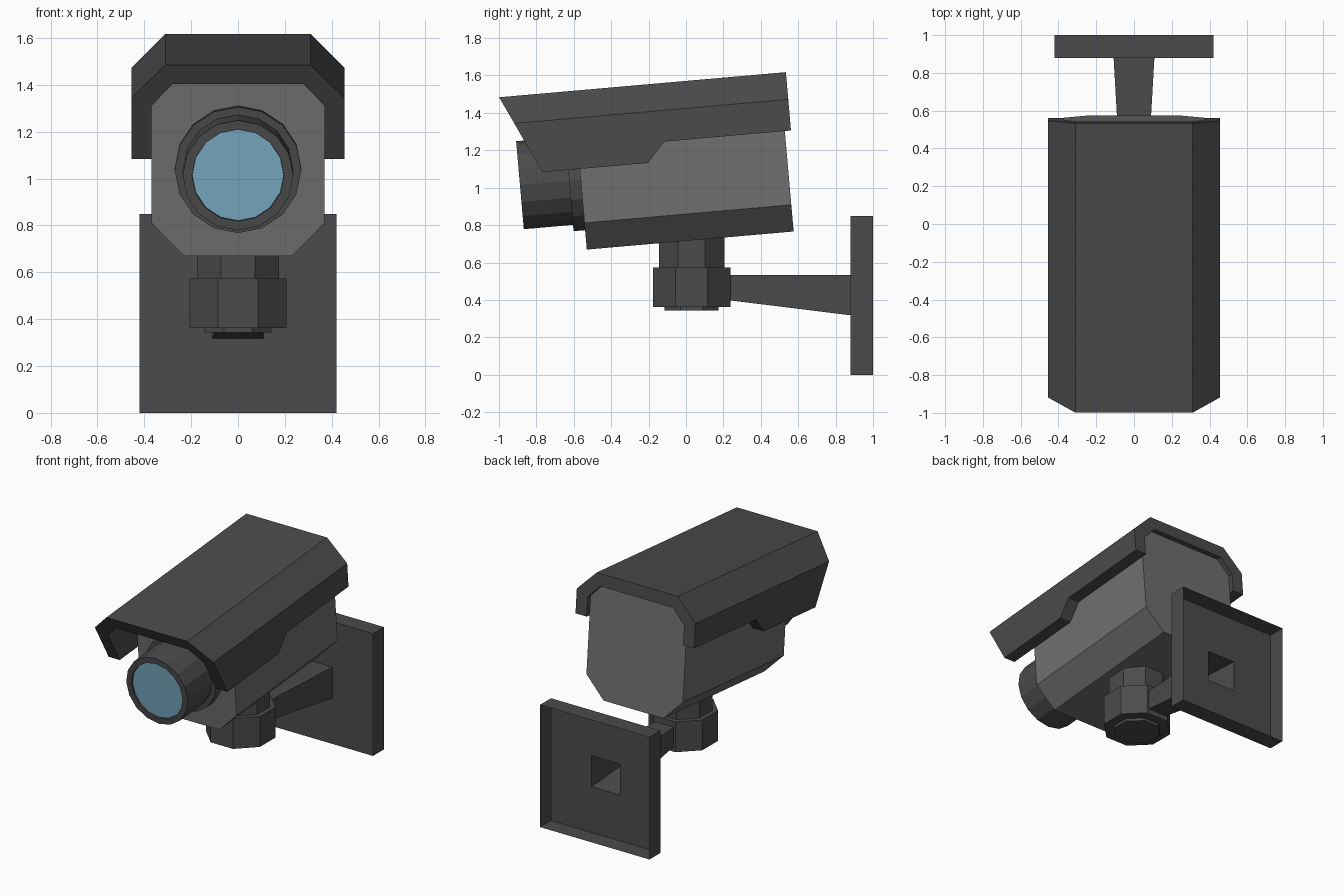
import bpy, bmesh, math

if "Cube" in bpy.data.objects:
    bpy.data.objects.remove(bpy.data.objects["Cube"])

TILT = math.radians(5)


def material(name, colour):
    m = bpy.data.materials.new(name)
    m.diffuse_color = (*colour, 1)
    m.use_nodes = True
    m.node_tree.nodes["Principled BSDF"].inputs["Base Color"].default_value = m.diffuse_color
    return m


DARK = material("dark grey", (0.070, 0.070, 0.070))
GREY = material("mid grey", (0.160, 0.160, 0.160))
BLUE = material("glass blue", (0.19, 0.41, 0.54))


def loft(name, loops, mat, cap_start=True, cap_end=True, tilt=0.0):
    """Skin a series of matching closed loops of points."""
    bm = bmesh.new()
    rows = [[bm.verts.new(p) for p in loop] for loop in loops]
    n = len(rows[0])
    for a, b in zip(rows, rows[1:]):
        for i in range(n):
            j = (i + 1) % n
            bm.faces.new((a[i], a[j], b[j], b[i]))
    if cap_start:
        bm.faces.new(rows[0])
    if cap_end:
        bm.faces.new(rows[-1])
    bmesh.ops.recalc_face_normals(bm, faces=bm.faces)
    me = bpy.data.meshes.new(name)
    bm.to_mesh(me)
    bm.free()
    me.materials.append(mat)
    ob = bpy.data.objects.new(name, me)
    ob.rotation_euler.x = tilt
    bpy.context.collection.objects.link(ob)
    return ob


def mirrored(half):
    """Complete an x/z half outline (left side, bottom to top) across x = 0."""
    return half + [(-x, z) for x, z in reversed(half)]


def lens_loop(r, y, n=16, cz=1.087):
    return [(r * math.cos(2 * math.pi * i / n), y, cz + r * math.sin(2 * math.pi * i / n))
            for i in range(n)]


def octagon(apothem, z, cy=0.03):
    r = apothem / math.cos(math.pi / 8)
    angles = [math.pi / 8 + i * math.pi / 4 for i in range(8)]
    return [(r * math.cos(a), cy + r * math.sin(a), z) for a in angles]


def rect(hw, y, z0, z1):
    return [(-hw, y, z0), (hw, y, z0), (hw, y, z1), (-hw, y, z1)]


# Camera body: chamfered box, tilted nose down
outline = mirrored([(-0.23, 0.713), (-0.37, 0.856), (-0.37, 1.383), (-0.28, 1.48)])
loft("camera_body", [[(x, y, z) for x, z in outline] for y in (-0.47, 0.64)], GREY, tilt=TILT)


# Sun hood: thick channel with a slanted front and stepped lower edge
def hood_loop(y, bottom):
    outer = mirrored([(-0.455, bottom), (-0.455, 1.419), (-0.31, 1.565)])
    inner = mirrored([(-0.37, bottom), (-0.37, 1.383), (-0.28, 1.48)])
    section = outer + inner[::-1]
    if y is None:  # slanted front end
        return [(x, -0.866 + 0.467 * (1.565 - z), z) for x, z in section]
    return [(x, y, z) for x, z in section]


loft("sun_hood", [hood_loop(None, 1.146), hood_loop(-0.104, 1.146),
                  hood_loop(-0.009, 1.252), hood_loop(0.673, 1.252)], DARK, tilt=TILT)

# Lens barrel with base ring and recessed glass
barrel = [(0.27, -0.46), (0.27, -0.532), (0.236, -0.532), (0.236, -0.796),
          (0.196, -0.796), (0.196, -0.775)]
loft("lens_barrel", [lens_loop(r, y) for r, y in barrel], DARK, tilt=TILT)
loft("lens_glass", [lens_loop(0.195, y) for y in (-0.776, -0.784)], BLUE, tilt=TILT)

# Swivel joint: stacked octagonal neck, nut and cap
stack = [(0.144, 0.343), (0.144, 0.363), (0.207, 0.363), (0.207, 0.573),
         (0.175, 0.573), (0.175, 0.78)]
loft("swivel_joint", [octagon(a, z) for a, z in stack], DARK)

# Wall mount: open-backed plate running into a hollow tapered arm
loft("wall_mount", [rect(0.42, 1.0, 0.0, 0.848), rect(0.42, 0.88, 0.0, 0.848),
                    rect(0.108, 0.88, 0.318, 0.533), rect(0.071, 0.232, 0.398, 0.533)],
     DARK, cap_start=False)
